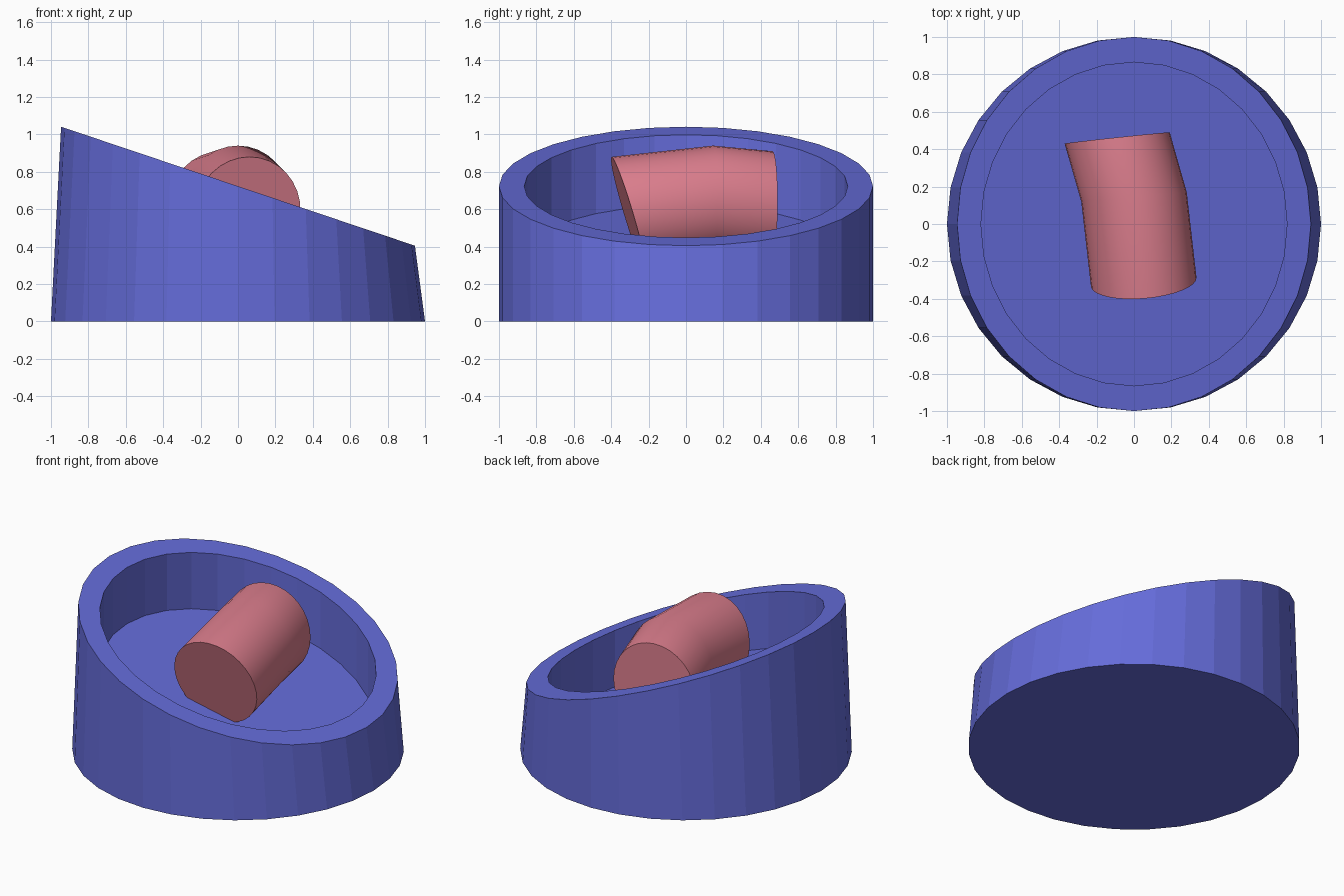
import bpy, bmesh, math
from mathutils import Vector

if "Cube" in bpy.data.objects:
    bpy.data.objects.remove(bpy.data.objects["Cube"])

SIDES = 32


def material(name, rgb):
    mat = bpy.data.materials.new(name)
    mat.diffuse_color = (*rgb, 1)
    mat.use_nodes = True
    mat.node_tree.nodes["Principled BSDF"].inputs["Base Color"].default_value = mat.diffuse_color
    return mat


def loft(name, rings, mat):
    """Join rings of points with quads and cap both ends."""
    bm = bmesh.new()
    loops = [[bm.verts.new(p) for p in ring] for ring in rings]
    for a, b in zip(loops, loops[1:]):
        for i in range(len(a)):
            j = (i + 1) % len(a)
            bm.faces.new((a[i], a[j], b[j], b[i]))
    bm.faces.new(loops[0])
    bm.faces.new(loops[-1])
    bmesh.ops.recalc_face_normals(bm, faces=bm.faces)
    mesh = bpy.data.meshes.new(name)
    bm.to_mesh(mesh)
    bm.free()
    mesh.materials.append(mat)
    obj = bpy.data.objects.new(name, mesh)
    bpy.context.collection.objects.link(obj)
    return obj


def ring(center, u, v):
    """Ellipse about a center with half axes u and v."""
    c, u, v = Vector(center), Vector(u), Vector(v)
    angles = [2 * math.pi * i / SIDES for i in range(SIDES)]
    return [c + u * math.cos(a) + v * math.sin(a) for a in angles]


blue = material("blue", (0.13, 0.15, 0.70))
pink = material("pink", (0.72, 0.21, 0.27))

# Dish: round base, slanted rim, recessed floor parallel to the rim
HALF_X, HALF_Z = 0.946, -0.318
INNER = 0.865
rim_z, depth = 0.723, 0.375
loft("slanted_dish", [
    ring((0, 0, 0), (1, 0, 0), (0, 1, 0)),
    ring((0, 0, rim_z), (HALF_X, 0, HALF_Z), (0, 1, 0)),
    ring((0, 0, rim_z), (HALF_X * INNER, 0, HALF_Z * INNER), (0, INNER, 0)),
    ring((0, 0, rim_z - depth), (HALF_X * INNER, 0, HALF_Z * INNER), (0, INNER, 0)),
], blue)

# Bent roll lying on the dish floor, its front end leaning forward
roll = loft("bent_roll", [
    ring((0.052, -0.31, 0.585), (0.282, 0.025, 0), (0.01, -0.088, 0.295)),
    ring((0, 0.145, 0.645), (0.282, 0.025, 0), (0, 0, 0.295)),
    ring((-0.09, 0.46, 0.615), (0.281, 0.03, 0), (0, 0.003, 0.295)),
], pink)

# Smooth sides with crisp end caps
bpy.ops.object.select_all(action='DESELECT')
roll.select_set(True)
bpy.context.view_layer.objects.active = roll
bpy.ops.object.shade_smooth_by_angle(angle=math.radians(35))
